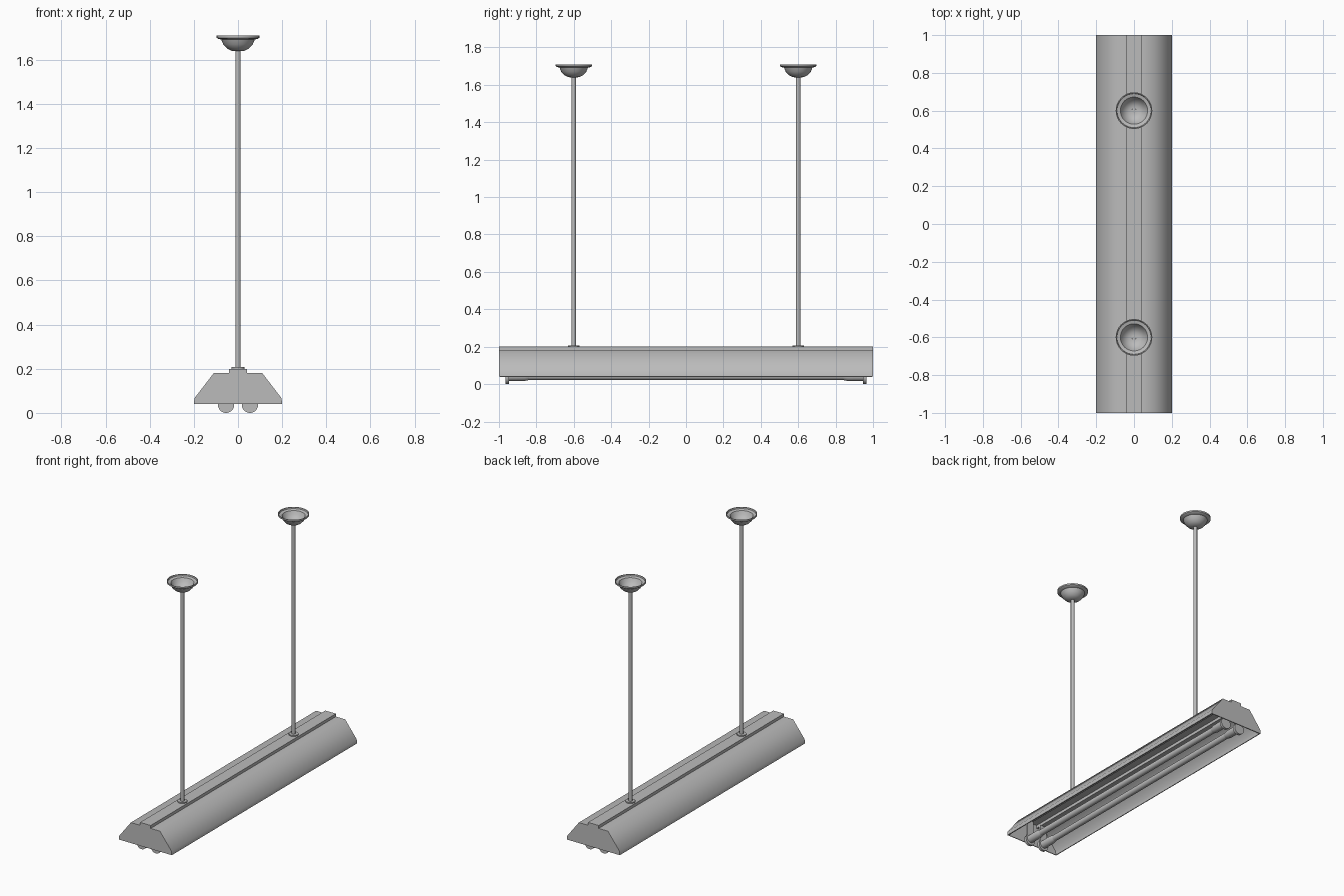
import bpy, bmesh, math
from mathutils import Matrix

old = bpy.data.objects.get("Cube")
if old:
    bpy.data.objects.remove(old, do_unlink=True)

grey = bpy.data.materials.new("satin grey")
grey.use_nodes = True
grey.diffuse_color = (0.5, 0.5, 0.5, 1)
grey.node_tree.nodes["Principled BSDF"].inputs["Base Color"].default_value = (0.5, 0.5, 0.5, 1)


def finish(name, bm, angle=40, wall=0):
    """Turn a bmesh into a shaded object, optionally with a wall thickness."""
    mesh = bpy.data.meshes.new(name)
    bm.to_mesh(mesh)
    bm.free()
    mesh.materials.append(grey)
    ob = bpy.data.objects.new(name, mesh)
    bpy.context.collection.objects.link(ob)
    bpy.ops.object.select_all(action='DESELECT')
    ob.select_set(True)
    bpy.context.view_layer.objects.active = ob
    if wall:
        mod = ob.modifiers.new("wall", 'SOLIDIFY')
        mod.thickness = wall
        mod.offset = -1
        mod.use_even_offset = True
        bpy.ops.object.modifier_apply(modifier=mod.name)
    bpy.ops.object.shade_smooth_by_angle(angle=math.radians(angle))
    return ob


def lathe(name, profile, at, along_y=False, closed=False, steps=32):
    """Spin (radius, height) points about z, or about y when along_y is set."""
    bm = bmesh.new()
    vs = [bm.verts.new((r, 0, z)) for r, z in profile]
    edges = [bm.edges.new(p) for p in zip(vs, vs[1:])]
    if closed:
        edges.append(bm.edges.new((vs[-1], vs[0])))
    bmesh.ops.spin(bm, geom=vs + edges, cent=(0, 0, 0), axis=(0, 0, 1),
                   angle=math.tau, steps=steps, use_merge=True)
    bmesh.ops.remove_doubles(bm, verts=bm.verts, dist=0.0001)
    bmesh.ops.recalc_face_normals(bm, faces=bm.faces)
    if along_y:
        bm.transform(Matrix.Rotation(-math.pi / 2, 4, 'X'))
    bm.transform(Matrix.Translation(at))
    return finish(name, bm)


def box(name, size, at):
    bm = bmesh.new()
    bmesh.ops.create_cube(bm, size=1)
    bm.transform(Matrix.Translation(at) @ Matrix.Diagonal((*size, 1)))
    return finish(name, bm)


def rod(radius, half):
    return [(0, -half), (radius, -half), (radius, half), (0, half)]


# Housing: long trough with closed ends and an open underside
half = [(0.2, 0.04), (0.197, 0.067), (0.11, 0.18), (0.04, 0.18), (0.04, 0.2)]
outline = half + [(-x, z) for x, z in reversed(half)]
bm = bmesh.new()
end = bm.faces.new([bm.verts.new((x, -1, z)) for x, z in outline])
made = bmesh.ops.extrude_face_region(bm, geom=[end])["geom"]
bmesh.ops.translate(bm, vec=(0, 2, 0),
                    verts=[v for v in made if isinstance(v, bmesh.types.BMVert)])
bmesh.ops.recalc_face_normals(bm, faces=bm.faces)
bottom = [f for f in bm.faces if f.normal.z < -0.9]
bmesh.ops.delete(bm, geom=bottom, context='FACES_ONLY')
finish("housing", bm, angle=60, wall=0.006)

# Lamps: two tubes with end caps and holders
for side, x in (("right", -0.054), ("left", 0.054)):
    lathe(side + "_tube", rod(0.02, 0.94), (x, 0, 0.042), along_y=True)
    for place, s in (("front", -1), ("back", 1)):
        tag = f"{side}_{place}_"
        cap = [(0.02, s * 0.84), (0.026, s * 0.865), (0.026, s * 0.95), (0, s * 0.95)]
        lathe(tag + "tube_cap", cap, (x, 0, 0.042), along_y=True)
        lathe(tag + "lamp_holder", rod(0.037, 0.009), (x, s * 0.956, 0.037), along_y=True)
        box(tag + "holder_stem", (0.05, 0.016, 0.135), (x, s * 0.956, 0.107))

# Hangers: stem, flange on the housing and hollow ceiling canopy
canopy = [(0.012, 1.64), (0.03, 1.641), (0.05, 1.652), (0.067, 1.67), (0.076, 1.692),
          (0.09, 1.695), (0.097, 1.7), (0.097, 1.71), (0.092, 1.71), (0.09, 1.701),
          (0.072, 1.696), (0.062, 1.674), (0.046, 1.657), (0.028, 1.647), (0.012, 1.646)]
for place, y in (("front", -0.6), ("back", 0.6)):
    lathe(place + "_stem", rod(0.012, 0.726), (0, y, 0.922), steps=20)
    lathe(place + "_flange", rod(0.03, 0.004), (0, y, 0.203))
    lathe(place + "_canopy", canopy, (0, y, 0), closed=True)
